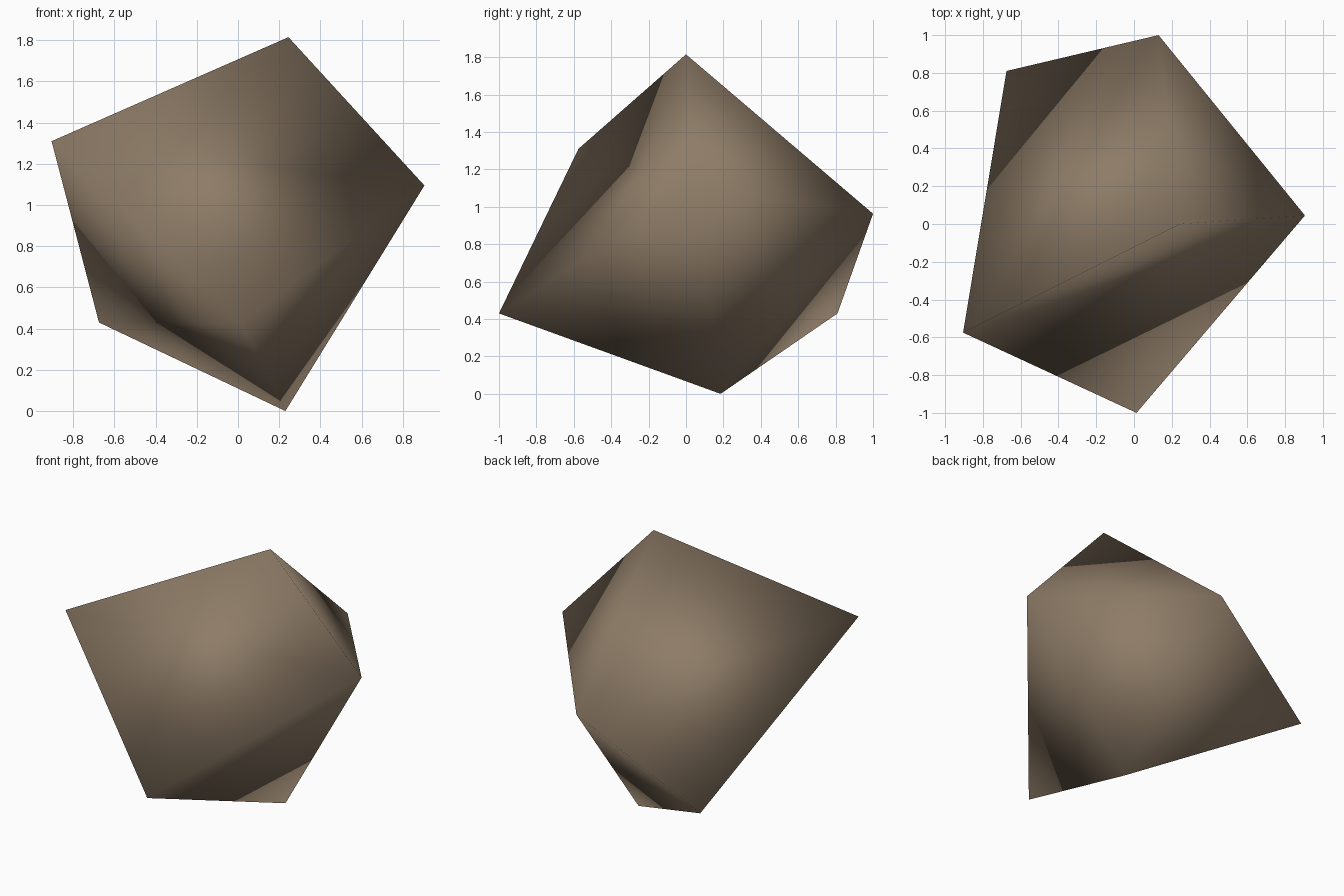
import bpy
import bmesh

cube = bpy.data.objects.get("Cube")
if cube:
    bpy.data.objects.remove(cube, do_unlink=True)

# Corners of the stone
corners = {
    "top": (0.245, 0.0, 1.815),
    "right": (-0.905, -0.575, 1.31),
    "left": (0.905, 0.045, 1.095),
    "back_low": (-0.675, 0.81, 0.43),
    "base": (0.23, 0.185, 0.0),
    "front": (0.013, -1.0, 0.43),
    "back": (0.13, 1.0, 0.963),
}

# Triangular facets between the corners
facets = [
    "top right left", "top left back", "top back right",
    "right front left", "left front base", "left base back",
    "back base back_low", "right back_low front",
    "back_low base front", "right back back_low",
]

bm = bmesh.new()
verts = {name: bm.verts.new(co) for name, co in corners.items()}
for facet in facets:
    bm.faces.new([verts[name] for name in facet.split()]).smooth = True
bmesh.ops.recalc_face_normals(bm, faces=bm.faces)
mesh = bpy.data.meshes.new("rock")
bm.to_mesh(mesh)
bm.free()

# Brown stone colour
colour = (0.27, 0.20, 0.135, 1.0)
stone = bpy.data.materials.new("brown stone")
stone.use_nodes = True
stone.diffuse_color = colour
stone.node_tree.nodes["Principled BSDF"].inputs["Base Color"].default_value = colour
mesh.materials.append(stone)

rock = bpy.data.objects.new("rock", mesh)
bpy.context.collection.objects.link(rock)
